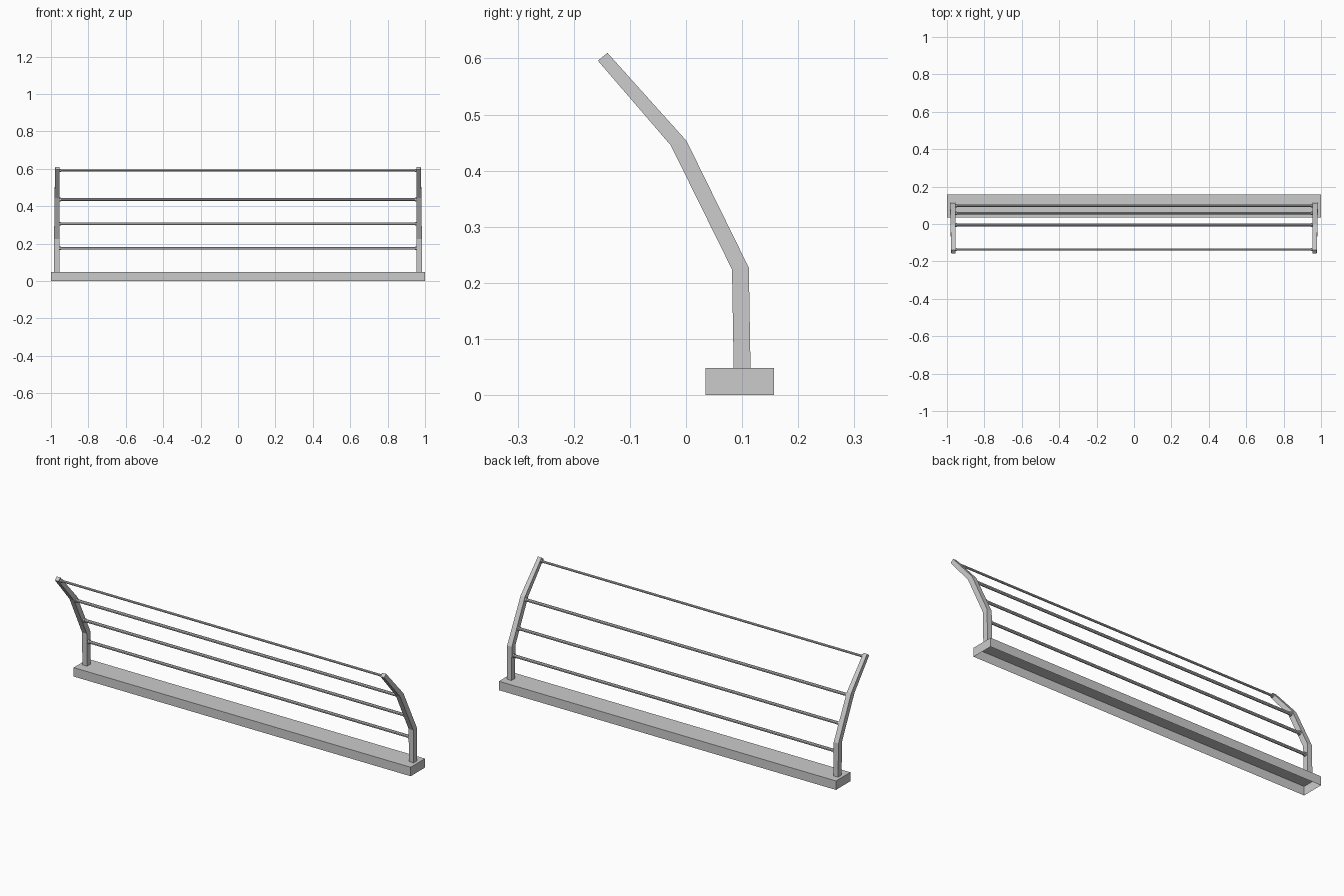
import bpy, bmesh, math
from mathutils import Matrix

if "Cube" in bpy.data.objects:
    bpy.data.objects.remove(bpy.data.objects["Cube"])


def make_object(name, bm):
    bmesh.ops.recalc_face_normals(bm, faces=bm.faces)
    mesh = bpy.data.meshes.new(name)
    bm.to_mesh(mesh)
    bm.free()
    obj = bpy.data.objects.new(name, mesh)
    bpy.context.collection.objects.link(obj)
    return obj


def cylinder(name, radius, length, x, y, z, sides=8):
    bm = bmesh.new()
    turn = Matrix.Translation((x, y, z)) @ Matrix.Rotation(math.pi / 2, 4, 'Y') \
        @ Matrix.Rotation(math.pi / sides, 4, 'Z')
    bmesh.ops.create_cone(bm, cap_ends=True, segments=sides, radius1=radius,
                          radius2=radius, depth=length, matrix=turn)
    return make_object(name, bm)


# Base: long shallow tray, open underneath
bm = bmesh.new()
bmesh.ops.create_cube(bm, matrix=Matrix.Translation((0, 0.096, 0.024))
                      @ Matrix.Diagonal((2, 0.122, 0.048, 1)))
bm.normal_update()
bmesh.ops.delete(bm, geom=[f for f in bm.faces if f.normal.z < -0.9],
                 context='FACES_ONLY')
make_object("base", bm)

# Bent end posts: front (y, z), back (y, z), outer x at each bend
sections = [
    ((0.085, 0.048), (0.115, 0.048), 0.983),
    ((0.082, 0.224), (0.112, 0.227), 0.983),
    ((-0.027, 0.445), (0.001, 0.453), 0.981),
    ((-0.157, 0.596), (-0.140, 0.610), 0.977),
]
for side, label in ((-1, "left"), (1, "right")):
    bm = bmesh.new()
    rings = []
    for (fy, fz), (by, bz), outer in sections:
        rings.append([bm.verts.new(p) for p in (
            (side * 0.955, fy, fz), (side * outer, fy, fz),
            (side * outer, by, bz), (side * 0.955, by, bz))])
    for a, b in zip(rings, rings[1:]):
        for i in range(4):
            j = (i + 1) % 4
            bm.faces.new((a[i], a[j], b[j], b[i]))
    bm.faces.new(rings[0])
    bm.faces.new(rings[-1])
    make_object("post_" + label, bm)

# Horizontal rails with small collars against the posts
rails = [(0.098, 0.175, 0.008), (0.058, 0.306, 0.008),
         (-0.005, 0.436, 0.008), (-0.137, 0.592, 0.006)]
for n, (y, z, radius) in enumerate(rails, 1):
    cylinder(f"rail_{n}", radius, 1.92, 0, y, z)
    for side, label in ((-1, "left"), (1, "right")):
        cylinder(f"collar_{n}_{label}", radius + 0.003, 0.012, side * 0.953, y, z)
